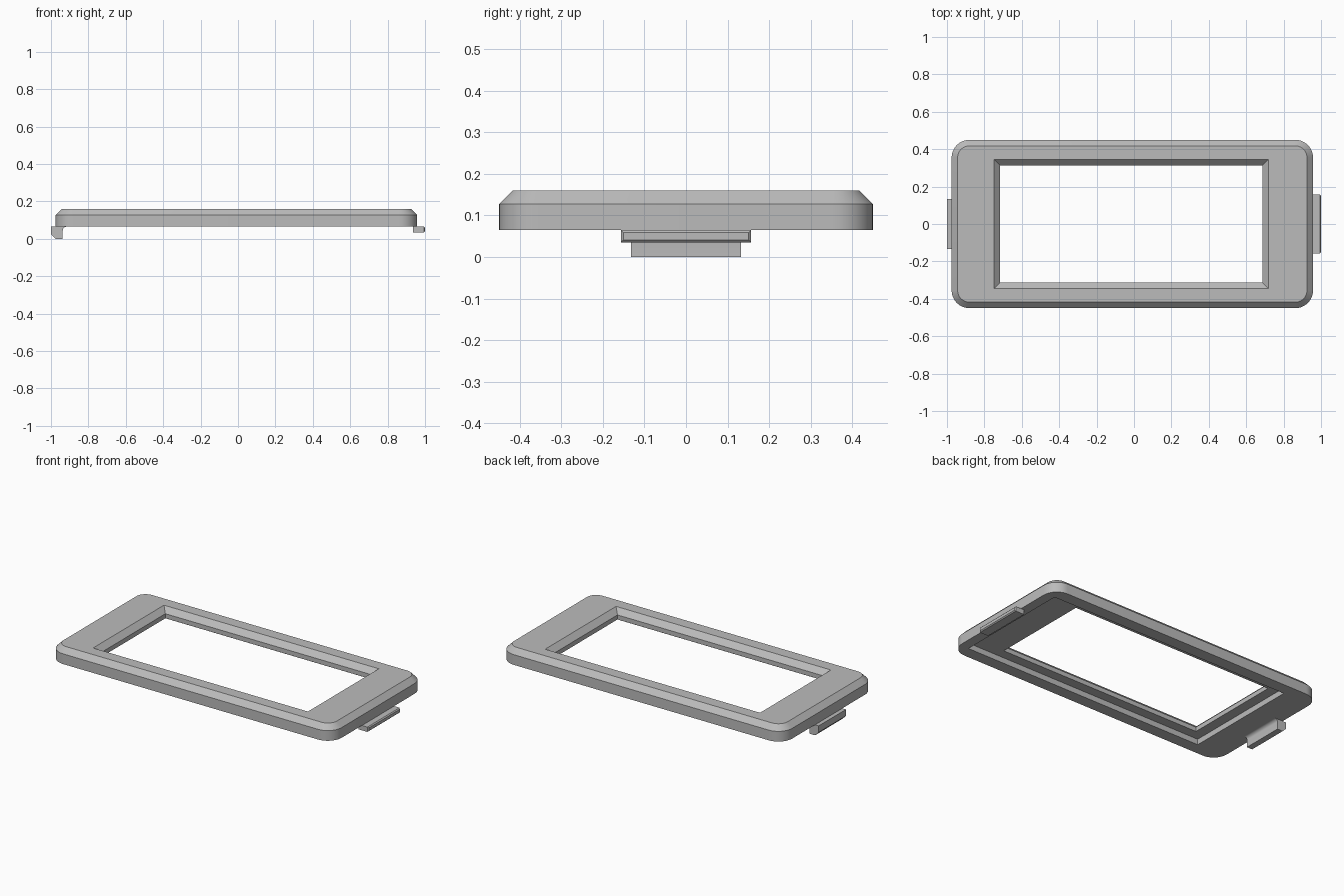
import bpy, bmesh, math

if "Cube" in bpy.data.objects:
    bpy.data.objects.remove(bpy.data.objects["Cube"])

grey = bpy.data.materials.new("plain_grey")
grey.diffuse_color = (0.5, 0.5, 0.5, 1)
grey.use_nodes = True
grey.node_tree.nodes["Principled BSDF"].inputs["Base Color"].default_value = grey.diffuse_color


def make_object(name, bm):
    bmesh.ops.recalc_face_normals(bm, faces=bm.faces)
    mesh = bpy.data.meshes.new(name)
    bm.to_mesh(mesh)
    bm.free()
    mesh.materials.append(grey)
    ob = bpy.data.objects.new(name, mesh)
    bpy.context.collection.objects.link(ob)
    return ob


def rect(x0, x1, y, r=0.0, steps=10):
    """Outline of a rectangle, with rounded corners when r > 0."""
    if r == 0:
        return [(x1, y), (x0, y), (x0, -y), (x1, -y)]
    pts = []
    centres = [(x1 - r, y - r), (x0 + r, y - r), (x0 + r, r - y), (x1 - r, r - y)]
    for q, (cx, cy) in enumerate(centres):
        for i in range(steps + 1):
            a = math.pi / 2 * (q + i / steps)
            pts.append((cx + r * math.cos(a), cy + r * math.sin(a)))
    return pts


def loft(name, layers):
    """Closed solid through outlines stacked in z."""
    bm = bmesh.new()
    rings = [[bm.verts.new((x, y, z)) for x, y in pts] for z, pts in layers]
    n = len(rings[0])
    for a, b in zip(rings, rings[1:]):
        for i in range(n):
            j = (i + 1) % n
            bm.faces.new((a[i], a[j], b[j], b[i]))
    bm.faces.new(rings[0])
    bm.faces.new(rings[-1])
    return make_object(name, bm)


def extrude_y(name, profile, half):
    """Solid from an x-z profile, extruded along y."""
    bm = bmesh.new()
    face = bm.faces.new([bm.verts.new((x, -half, z)) for x, z in profile])
    new = bmesh.ops.extrude_face_region(bm, geom=[face])["geom"]
    verts = [v for v in new if isinstance(v, bmesh.types.BMVert)]
    bmesh.ops.translate(bm, verts=verts, vec=(0, 2 * half, 0))
    return make_object(name, bm)


# Bezel plate with chamfered top edge
frame = loft("bezel_frame", [
    (0.065, rect(-0.975, 0.957, 0.45, 0.095)),
    (0.128, rect(-0.975, 0.957, 0.45, 0.095)),
    (0.16, rect(-0.943, 0.925, 0.418, 0.063))])

# Window opening flaring out at the top, and the recess underneath
window = loft("window_cutter", [
    (0.02, rect(-0.716, 0.688, 0.314)),
    (0.128, rect(-0.716, 0.688, 0.314)),
    (0.16, rect(-0.748, 0.72, 0.346)),
    (0.2, rect(-0.748, 0.72, 0.346))])
recess = loft("recess_cutter", [
    (0.02, rect(-0.78, 0.895, 0.375)),
    (0.1, rect(-0.78, 0.895, 0.375))])
bpy.context.view_layer.objects.active = frame
for cutter in (window, recess):
    mod = frame.modifiers.new("cut", 'BOOLEAN')
    mod.operation = 'DIFFERENCE'
    mod.solver = 'EXACT'
    mod.object = cutter
    bpy.ops.object.modifier_apply(modifier=mod.name)
    bpy.data.objects.remove(cutter)

# Hooked clip on the left end, with a fillet into the frame
fillet = [(-0.917 - 0.02 * math.sin(a), 0.045 + 0.02 * math.cos(a))
          for a in [math.pi / 2 * i / 6 for i in range(6, -1, -1)]]
hook = extrude_y("left_hook_clip",
                 [(-1.0, 0.065), (-1.0, 0.025), (-0.975, 0.0), (-0.937, 0.0)] + fillet,
                 0.133)

# Flat tongue on the right end, with a chamfered tip
tongue = extrude_y("right_tongue",
                   [(0.935, 0.065), (0.935, 0.035), (1.0, 0.035), (1.0, 0.065)], 0.157)
bm = bmesh.new()
bm.from_mesh(tongue.data)
tip = [e for e in bm.edges if all(v.co.x > 0.99 for v in e.verts)]
bmesh.ops.bevel(bm, geom=tip, offset=0.006, segments=1, affect='EDGES')
bm.to_mesh(tongue.data)
bm.free()

# Smooth the rounded corners, keep chamfers crisp
for ob in (frame, hook, tongue):
    bpy.ops.object.select_all(action='DESELECT')
    ob.select_set(True)
    bpy.context.view_layer.objects.active = ob
    bpy.ops.object.shade_smooth_by_angle(angle=math.radians(25))
